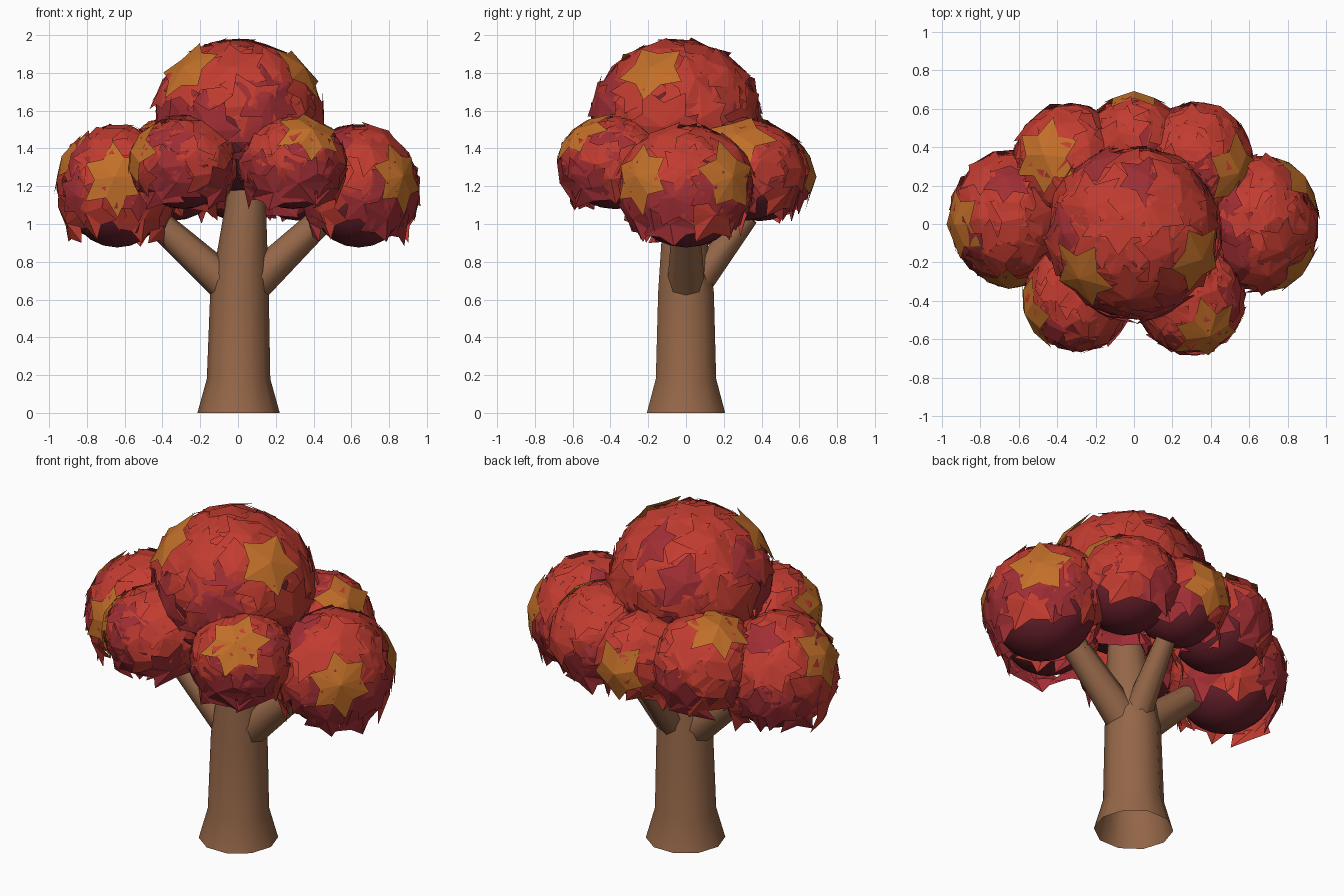
import bpy, bmesh, math, random
from mathutils import Vector, Quaternion

if "Cube" in bpy.data.objects:
    bpy.data.objects.remove(bpy.data.objects["Cube"])

random.seed(7)


def material(name, rgb):
    m = bpy.data.materials.new(name)
    m.diffuse_color = (*rgb, 1)
    m.use_nodes = True
    m.node_tree.nodes["Principled BSDF"].inputs["Base Color"].default_value = m.diffuse_color
    return m


BARK = material("bark", (0.30, 0.135, 0.065))
RED = material("red_leaf", (0.54, 0.045, 0.03))
CRIMSON = material("crimson_leaf", (0.36, 0.028, 0.035))
ORANGE = material("orange_leaf", (0.54, 0.16, 0.022))
CORE = material("leaf_core", (0.15, 0.016, 0.026))


def finish(bm, name, mats, smooth=None):
    me = bpy.data.meshes.new(name)
    bm.to_mesh(me)
    bm.free()
    ob = bpy.data.objects.new(name, me)
    bpy.context.collection.objects.link(ob)
    for m in mats:
        me.materials.append(m)
    if smooth:
        bpy.ops.object.select_all(action='DESELECT')
        ob.select_set(True)
        bpy.context.view_layer.objects.active = ob
        bpy.ops.object.shade_smooth_by_angle(angle=math.radians(smooth))
    return ob


def tube(name, path, sides):
    """Tube, open at the foot, through (x, y, z, radius) stations."""
    bm = bmesh.new()
    pts = [Vector(p[:3]) for p in path]
    axis = (pts[-1] - pts[0]).normalized()
    q = Vector((0, 0, 1)).rotation_difference(axis) if len(path) == 2 else Quaternion()
    rings = []
    for p, s in zip(pts, path):
        rings.append([bm.verts.new(p + q @ Vector((
            s[3] * math.cos(i * math.tau / sides),
            s[3] * math.sin(i * math.tau / sides), 0))) for i in range(sides)])
    for a, b in zip(rings, rings[1:]):
        for i in range(sides):
            j = (i + 1) % sides
            bm.faces.new((a[i], a[j], b[j], b[i]))
    bm.faces.new(rings[-1])
    finish(bm, name, [BARK], 50)


# Trunk and its three branches
tube("trunk", [(.003, 0, 0, .218), (.003, 0, .18, .168), (.008, 0, .64, .155),
               (.04, -.015, 1.1, .108), (.045, -.02, 1.35, .08)], 10)
tube("branch_left", [(-.05, 0, .67, .1), (-.46, 0, 1.04, .07)], 8)
tube("branch_right", [(.07, 0, .67, .1), (.46, 0, 1.04, .07)], 8)
tube("branch_back", [(.03, .05, .68, .085), (.05, .33, 1.04, .055)], 8)

# Leaf clusters: centre, radii, number of leaves
CLUSTERS = {
    "top": ((0, -.045, 1.55), (.455, .455, .435), 68),
    "left": ((-.64, .03, 1.18), (.32, .355, .35), 48),
    "right": ((.64, 0, 1.18), (.32, .365, .35), 48),
    "front_left": ((-.29, -.37, 1.31), (.29, .305, .265), 42),
    "front_right": ((.29, -.38, 1.31), (.29, .305, .265), 42),
    "back_left": ((-.34, .31, 1.27), (.30, .32, .29), 42),
    "back_right": ((.32, .32, 1.27), (.30, .32, .29), 42),
    "back": ((0, .39, 1.25), (.27, .285, .27), 32),
}
# Rough spots of the orange leaves
ORANGES = [(-.65, -.28, 1.24), (.38, -.56, 1.48), (.86, -.25, 1.25), (.88, .24, 1.25),
           (.53, .27, 1.46), (-.45, .35, 1.5), (0, .68, 1.25), (.34, -.18, 1.82),
           (-.27, -.27, 1.82), (-.9, .0, 1.34), (-.54, -.46, 1.38)]


def local(p, c, r):
    return Vector([(a - b) / k for a, b, k in zip(p, c, r)])


def star(bm, c, r, d, size, lift, mat, tilt):
    """Creased star leaf laid loosely over an ellipsoid around direction d."""
    n = random.choice((5, 6, 6))
    u = d.orthogonal().normalized()
    v = d.cross(u)
    turn = random.random() * math.tau
    lean = random.random() * math.tau
    mean = sum(r) / 3

    def place(w, k):
        return bm.verts.new([a + b * e * k for a, b, e in zip(c, r, w)])
    mid = place(d, lift + .015)
    rim = []
    for i in range(2 * n):
        a = turn + i * math.pi / n
        tip = i % 2 == 0
        ang = size / mean * (random.uniform(.9, 1.12) if tip else .62)
        w = d * math.cos(ang) + (u * math.cos(a) + v * math.sin(a)) * math.sin(ang)
        k = lift + (.01 if tip else -.02) + tilt * math.cos(a - lean)
        # low points hang straight down like a hem instead of curling under
        flat = math.hypot(w.x, w.y)
        if w.z < -.4 and flat < .8:
            w.x *= .8 / flat
            w.y *= .8 / flat
        rim.append(place(w, min(k, 1.06)))
    for i in range(2 * n):
        f = bm.faces.new((mid, rim[i], rim[(i + 1) % (2 * n)]))
        f.material_index = mat


def nearest(p):
    return min(CLUSTERS, key=lambda k: abs(local(p, *CLUSTERS[k][:2]).length - 1))


for name, (c, r, count) in CLUSTERS.items():
    # Smooth dark core
    bm = bmesh.new()
    bmesh.ops.create_uvsphere(bm, u_segments=20, v_segments=12, radius=1)
    for vert in bm.verts:
        vert.co = [a + b * e * .87 for a, b, e in zip(c, r, vert.co)]
    finish(bm, name + "_core", [CORE], 60)

    # Star leaves spread evenly, leaving the underside bare
    bm = bmesh.new()
    size = .2 if name == "top" else .175
    for i in range(count):
        z = 1 - 1.55 * (i + .5) / count
        a = i * 2.39996 + random.uniform(-.2, .2)
        s = math.sqrt(1 - z * z)
        d = Vector((s * math.cos(a), s * math.sin(a), z))
        dark = random.random() < (.1 if z > 0 else .55)
        star(bm, c, r, d, size * random.uniform(.85, 1.1),
             random.uniform(.95, 1.01), 1 if dark else 0, .03)
    for p in ORANGES:
        if nearest(p) == name:
            star(bm, c, r, local(p, c, r).normalized(), .19, 1.04, 2, 0)
    finish(bm, name + "_leaves", [RED, CRIMSON, ORANGE])
